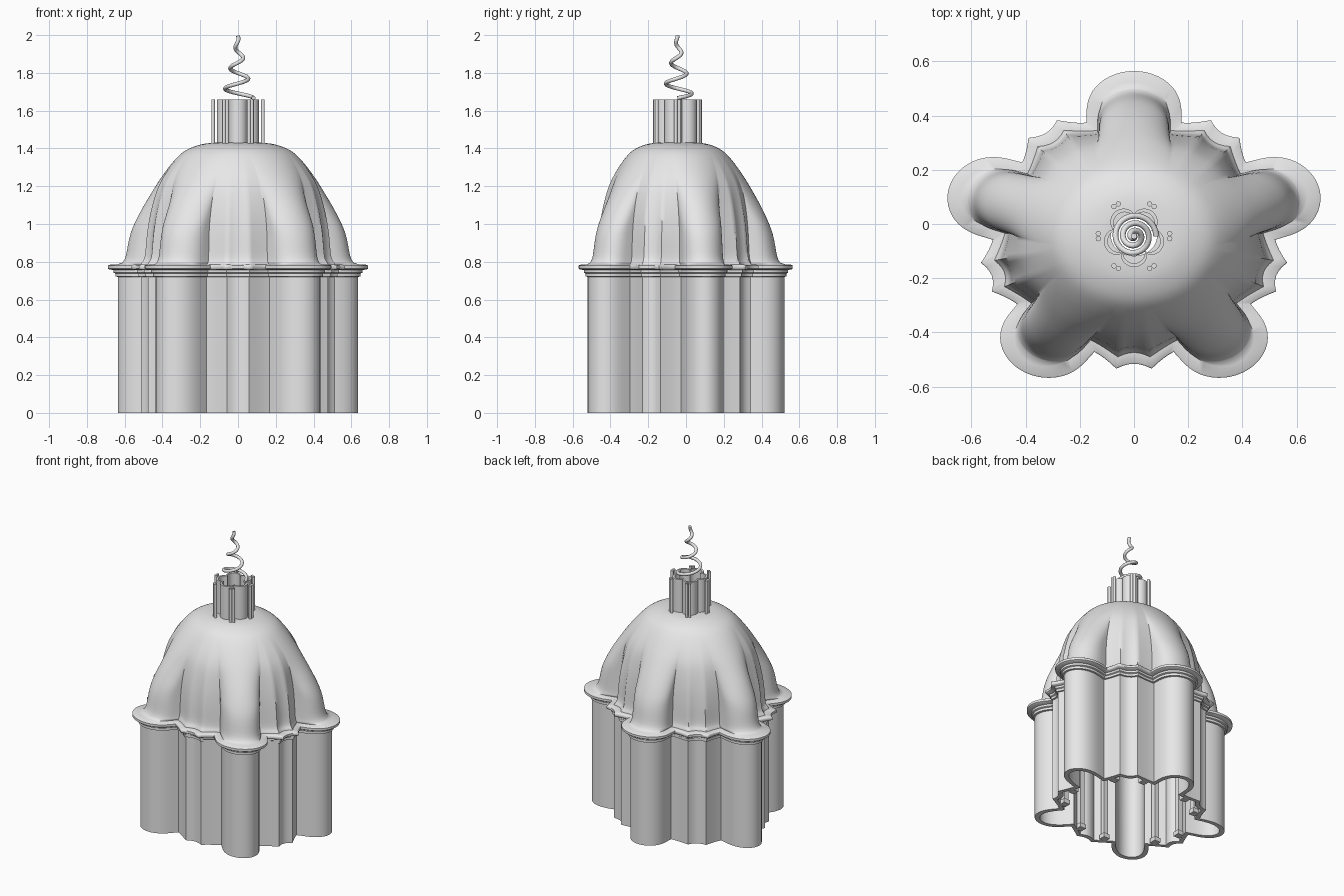
import bpy, bmesh
from math import sin, cos, asin, pi, radians
from mathutils import Vector

cube = bpy.data.objects.get("Cube")
if cube:
    bpy.data.objects.remove(cube, do_unlink=True)

CENTRE_Y, SQUASH = -0.045, 0.853

grey = bpy.data.materials.new("light_grey")
grey.use_nodes = True
grey.diffuse_color = (0.8, 0.8, 0.8, 1)
grey.node_tree.nodes["Principled BSDF"].inputs["Base Color"].default_value = (0.8, 0.8, 0.8, 1)


def finish(name, bm, angle=50):
    bmesh.ops.recalc_face_normals(bm, faces=bm.faces[:])
    mesh = bpy.data.meshes.new(name)
    bm.to_mesh(mesh)
    bm.free()
    mesh.materials.append(grey)
    obj = bpy.data.objects.new(name, mesh)
    bpy.context.collection.objects.link(obj)
    bpy.ops.object.select_all(action='DESELECT')
    obj.select_set(True)
    bpy.context.view_layer.objects.active = obj
    bpy.ops.object.shade_smooth_by_angle(angle=radians(angle))
    return obj


def loft(name, rings, closed=False, caps=False):
    """Skin a list of point rings; closed joins the last ring to the first."""
    bm = bmesh.new()
    loops = [[bm.verts.new(p) for p in ring] for ring in rings]
    pairs = list(zip(loops, loops[1:])) + ([(loops[-1], loops[0])] if closed else [])
    n = len(rings[0])
    for a, b in pairs:
        for i in range(n):
            j = (i + 1) % n
            bm.faces.new((a[i], a[j], b[j], b[i]))
    if caps:
        bm.faces.new(loops[0])
        bm.faces.new(loops[-1])
    return finish(name, bm)


def plan(z, tip, w, v, c):
    """Five rounded lobes joined by three concave scallops per valley."""
    w = min(w, 0.45 * v)
    power = 2 - 1.43 * min(1, c / 0.03)
    foot, corner = asin(w / v), radians(29.5)
    sector = []
    for i in range(25):
        a = -pi / 2 + pi * i / 24
        x = w * sin(a)
        y = (v * v - x * x) ** 0.5 + (tip - v) * max(0, cos(a)) ** power
        sector.append(Vector((x, y)))
    spans = [(foot, corner, v, v + c, 0.15), (corner, radians(72) - corner, v + c, v + c, 0.45),
             (radians(72) - corner, radians(72) - foot, v + c, v, 0.15)]
    for k, (a0, a1, r0, r1, dip) in enumerate(spans):
        for i in range(1, 6 if k == 2 else 7):
            t = i / 6
            a = a0 + (a1 - a0) * t
            r = r0 + (r1 - r0) * t - dip * c * 4 * t * (1 - t)
            sector.append(Vector((r * sin(a), r * cos(a))))
    ring = []
    for s in range(5):
        t = -radians(72) * s
        for p in sector:
            x, y = p.x * cos(t) - p.y * sin(t), p.x * sin(t) + p.y * cos(t)
            ring.append((x, CENTRE_Y + y * SQUASH, z))
    return ring


def refine(rows, steps=4):
    """Catmull-Rom interpolation of the section table."""
    out = []
    for i in range(len(rows) - 1):
        p = [Vector(rows[max(0, min(len(rows) - 1, i + k))]) for k in (-1, 0, 1, 2)]
        for s in range(steps):
            t = s / steps
            out.append(tuple(0.5 * (2 * p[1] + (p[2] - p[0]) * t
                       + (2 * p[0] - 5 * p[1] + 4 * p[2] - p[3]) * t * t
                       + (3 * p[1] - p[0] - 3 * p[2] + p[3]) * t ** 3)))
    return out + [rows[-1]]


# Sections: height, lobe tip radius, lobe half width, valley radius, scallop height
def band(z, grow, c=0.055):
    return (z, 0.663 + grow, 0.124 + grow, 0.47 + grow, c)


wall = [band(0, 0), band(0.72, 0)]
cornice = [band(0.722, 0.012), band(0.738, 0.012), band(0.742, 0.022), band(0.756, 0.022),
           band(0.76, 0.046), band(0.764, 0.052), band(0.78, 0.052), band(0.784, 0.046),
           band(0.786, 0.006, 0.05)]
dome = refine([
    (0.795, 0.638, 0.135, 0.475, 0.045),
    (0.83, 0.618, 0.132, 0.465, 0.038),
    (0.95, 0.59, 0.13, 0.458, 0.033),
    (1.065, 0.535, 0.132, 0.447, 0.024),
    (1.18, 0.462, 0.135, 0.425, 0.012),
    (1.26, 0.404, 0.135, 0.39, 0.005),
    (1.34, 0.336, 0.13, 0.332, 0.001),
    (1.39, 0.276, 0.12, 0.276, 0),
    (1.42, 0.2, 0.1, 0.2, 0),
    (1.43, 0.13, 0.05, 0.13, 0),
    (1.43, 0.085, 0.03, 0.085, 0)])

# Hollow shell: outside going up, inside coming back down
T = 0.034
inside = [(max(0, z - (T if z > 0.8 else 0)), tip - T, w - T * 0.8, v - T, c)
          for z, tip, w, v, c in reversed(wall + dome) if v > 0.14]
inside.insert(0, (1.4, 0.085, 0.03, 0.085, 0))
loft("lobed_shell", [plan(*row) for row in wall + cornice + dome + inside], closed=True)


# Inner posts with small feet, two in each valley
def box(bm, x, y, z0, z1, size):
    made = bmesh.ops.create_cube(bm, size=1)["verts"]
    for vert in made:
        vert.co = (x + vert.co.x * size, y + vert.co.y * size, z0 + (vert.co.z + 0.5) * (z1 - z0))


bm = bmesh.new()
for s in range(5):
    for side in (-13, 13):
        a = radians(54 + 72 * s + side)
        x, y = 0.435 * cos(a), CENTRE_Y + 0.435 * sin(a) * SQUASH
        box(bm, x, y, 0.03, 0.74, 0.032)
        box(bm, x, y, 0, 0.03, 0.046)
finish("inner_posts", bm)


# Lantern: hollow wavy drum
def drum(z, offset):
    ring = []
    for i in range(120):
        a = 2 * pi * i / 120
        r = 0.08 + 0.034 * abs(cos(2.5 * (a + pi / 2))) ** 0.7 + offset
        ring.append((r * cos(a), CENTRE_Y + r * sin(a), z))
    return ring


loft("lantern_drum", [drum(1.415, 0), drum(1.66, 0), drum(1.66, -0.014), drum(1.415, -0.014)],
     closed=True)

# Paired rods around the lantern
bm = bmesh.new()
for k in range(6):
    a = k * pi / 3
    for side in (-0.0095, 0.0095):
        x = 0.132 * cos(a) - side * sin(a)
        y = CENTRE_Y + 0.132 * sin(a) + side * cos(a)
        made = bmesh.ops.create_cone(bm, cap_ends=True, segments=16, radius1=0.0095,
                                     radius2=0.0095, depth=0.245)["verts"]
        bmesh.ops.translate(bm, verts=made, vec=(x, y, 1.5375))
finish("lantern_rods", bm)

# Tapering spiral finial: a tube swept along a conical helix
N, TURNS, TUBE = 150, 3, 0.0105


def helix(t):
    a, r = 2 * pi * TURNS * t, 0.082 * (1 - t)
    return Vector((r * cos(a), CENTRE_Y + r * sin(a), 1.667 + 0.33 * t ** 1.05))


rings = []
for i in range(N + 1):
    t = i / N
    forward = (helix(min(1, t + 0.002)) - helix(max(0, t - 0.002))).normalized()
    a = 2 * pi * TURNS * t
    out = Vector((cos(a), sin(a), 0))
    out = (out - forward * out.dot(forward)).normalized()
    up = forward.cross(out)
    rings.append([helix(t) + TUBE * (out * cos(q * pi / 6) + up * sin(q * pi / 6))
                  for q in range(12)])
loft("spiral_finial", rings, caps=True)
